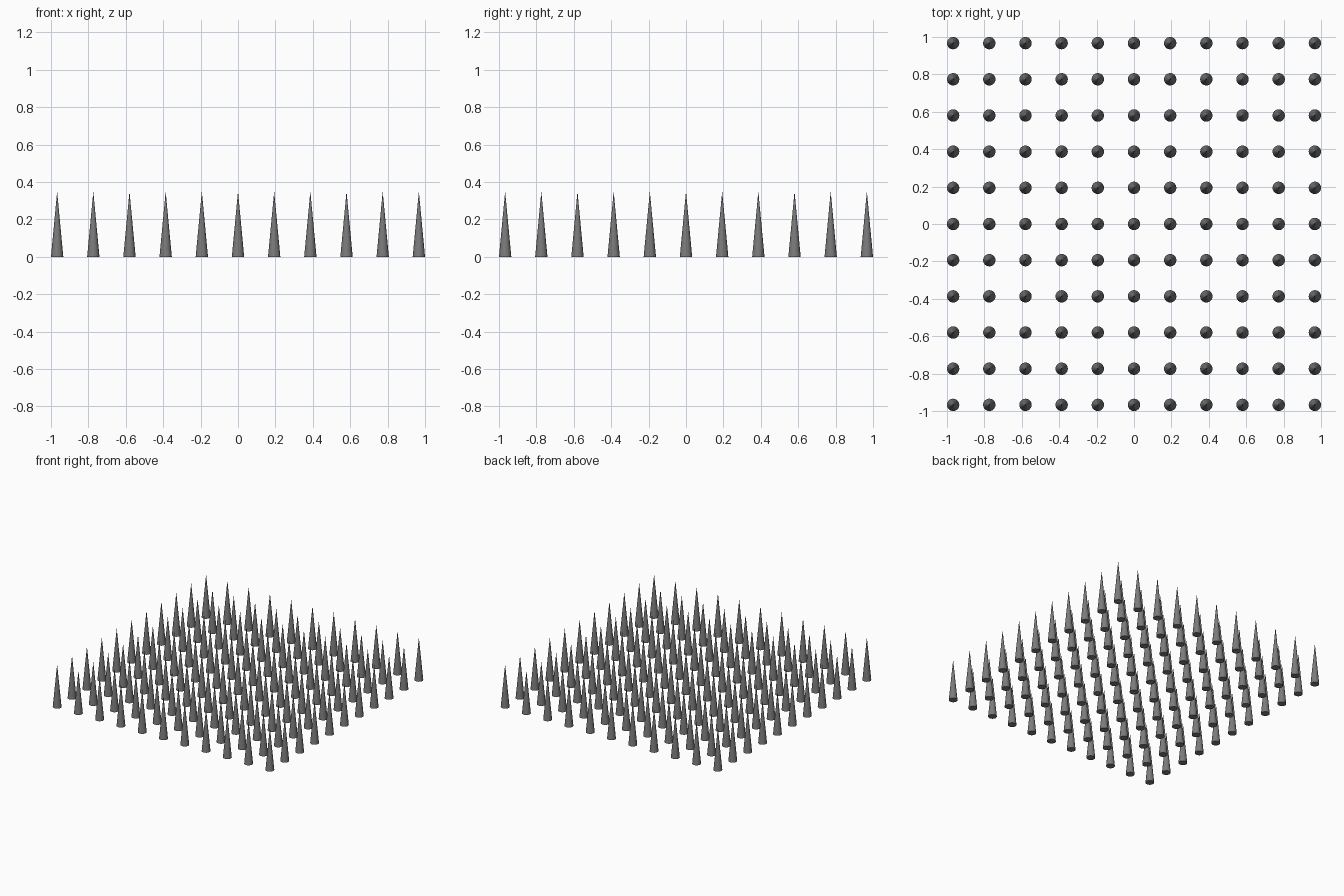
import bpy

if "Cube" in bpy.data.objects:
    bpy.data.objects.remove(bpy.data.objects["Cube"])

COUNT = 11        # spikes per side
RADIUS = 0.033
HEIGHT = 0.35
STEP = (2 - 2 * RADIUS) / (COUNT - 1)

# One capped cone, whose mesh is shared by every spike
bpy.ops.mesh.primitive_cone_add(vertices=32, radius1=RADIUS, radius2=0,
                                depth=HEIGHT, location=(0, 0, 0))
first = bpy.context.object
mesh = first.data
mesh.name = "spike"
for v in mesh.vertices:          # origin at the base
    v.co.z += HEIGHT / 2
bpy.data.objects.remove(first)

# Dark grey colour
dark = bpy.data.materials.new("dark_grey")
dark.diffuse_color = (0.2, 0.2, 0.2, 1)
dark.use_nodes = True
dark.node_tree.nodes["Principled BSDF"].inputs["Base Color"].default_value = dark.diffuse_color
mesh.materials.append(dark)

# Square grid of spikes
for row in range(COUNT):
    for col in range(COUNT):
        spike = bpy.data.objects.new(f"spike_{row}_{col}", mesh)
        spike.location = (-1 + RADIUS + col * STEP, -1 + RADIUS + row * STEP, 0)
        bpy.context.collection.objects.link(spike)
